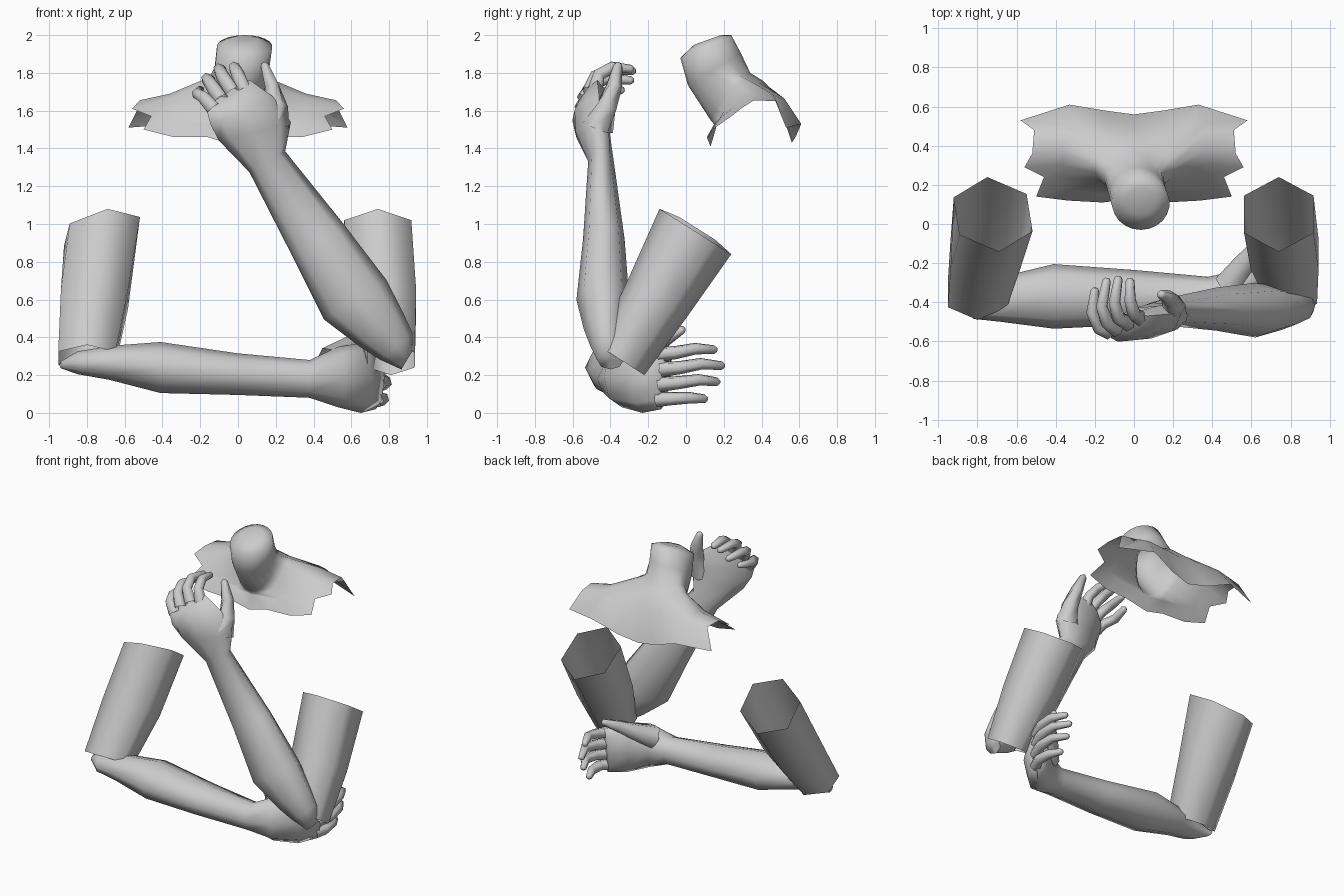
import bpy, bmesh, math
from mathutils import Vector as V


def ring(c, u, v, n=8, phase=0.0):
    """Ellipse of n points around c with half-axes u and v."""
    c, u, v = V(c), V(u), V(v)
    return [c + u * math.cos(phase + 2 * math.pi * i / n)
            + v * math.sin(phase + 2 * math.pi * i / n) for i in range(n)]


def loft(bm, rings, start=False, end=False):
    """Skin a list of equal rings, closing the ends if asked."""
    rows = [[bm.verts.new(p) for p in r] for r in rings]
    n = len(rows[0])
    for a, b in zip(rows, rows[1:]):
        for i in range(n):
            bm.faces.new((a[i], a[(i + 1) % n], b[(i + 1) % n], b[i]))
    for flag, row in ((start, rows[0]), (end, rows[-1])):
        if flag:
            mid = bm.verts.new(sum((w.co for w in row), V()) / n)
            for i in range(n):
                bm.faces.new((row[i], row[(i + 1) % n], mid))


def finger(bm, pts, radii):
    """Tapered tube through the points, with a blunt tip."""
    pts = [V(p) for p in pts]
    rings = []
    for i, (p, r) in enumerate(zip(pts, radii)):
        d = (pts[min(i + 1, len(pts) - 1)] - pts[max(i - 1, 0)]).normalized()
        u = d.cross(V((0.3, 0.2, 1))).normalized()
        rings.append(ring(p, u * r, d.cross(u) * r, 6))
    tip = pts[-1] + d * radii[-1] * 0.6
    rings.append(ring(tip, u * radii[-1] * .5, d.cross(u) * radii[-1] * .5, 6))
    loft(bm, rings, False, True)


def finish(bm, name):
    bmesh.ops.recalc_face_normals(bm, faces=bm.faces)
    me = bpy.data.meshes.new(name)
    bm.to_mesh(me)
    bm.free()
    ob = bpy.data.objects.new(name, me)
    bpy.context.collection.objects.link(ob)
    bpy.ops.object.select_all(action='DESELECT')
    ob.select_set(True)
    bpy.context.view_layer.objects.active = ob
    bpy.ops.object.shade_smooth_by_angle(angle=math.radians(80))


def tube(name, specs, n, phase=0.0, start=False, end=False, fingers=()):
    bm = bmesh.new()
    loft(bm, [ring(*s, n, phase) for s in specs], start, end)
    for pts, radii in fingers:
        finger(bm, pts, radii)
    finish(bm, name)


HEX = math.pi / 2
FR = (.042, .036, .031, .023)      # finger radii
TR = (.085, .060, .042, .024)      # thumb radii

# upper arms: open six-sided sleeves
tube("right_upper_arm", [
    ((.74, .05, .96), (.205, 0, 0), (0, .19, -.12)),
    ((.77, -.155, .60), (.20, 0, 0), (0, .155, -.10)),
    ((.81, -.345, .28), (.145, 0, 0), (0, .125, -.08))], 6, HEX)
tube("left_upper_arm", [
    ((-.72, .05, .96), (.215, .01, .02), (-.03, .19, -.12)),
    ((-.76, -.155, .60), (.205, 0, 0), (0, .155, -.10)),
    ((-.80, -.36, .29), (.175, 0, 0), (0, .13, -.07))], 6, HEX)

# raised forearm with curled hand
tube("right_forearm_and_hand", [
    ((.895, -.40, .28), (.03, 0, .05), (0, .07, 0)),
    ((.84, -.42, .35), (.085, 0, .07), (0, .085, 0)),
    ((.76, -.43, .44), (.115, 0, .09), (0, .11, 0)),
    ((.62, -.44, .60), (.165, 0, .105), (0, .14, 0)),
    ((.42, -.435, .92), (.135, 0, .085), (0, .11, 0)),
    ((.155, -.45, 1.33), (.095, 0, .055), (0, .068, 0)),
    ((.09, -.495, 1.49), (.19, .03, .05), (0, .09, 0)),
    ((.02, -.51, 1.60), (.165, .05, .075), (-.02, .08, 0)),
    ((-.05, -.515, 1.68), (.115, .045, .08), (-.02, .05, .02))],
    8, start=True, end=True, fingers=[
    ([(.03, -.48, 1.71), (.0, -.46, 1.79), (-.02, -.39, 1.83), (-.02, -.29, 1.82)], FR),
    ([(-.03, -.51, 1.70), (-.08, -.48, 1.78), (-.10, -.40, 1.82), (-.08, -.28, 1.81)], FR),
    ([(-.09, -.54, 1.66), (-.14, -.50, 1.735), (-.165, -.42, 1.77), (-.14, -.29, 1.76)], FR),
    ([(-.13, -.55, 1.61), (-.18, -.53, 1.67), (-.215, -.45, 1.69), (-.20, -.34, 1.71)], FR),
    ([(.19, -.465, 1.51), (.205, -.42, 1.62), (.18, -.38, 1.73), (.14, -.36, 1.84)], TR)])

# level forearm with hand reaching under the other elbow
tube("left_forearm_and_hand", [
    ((-.935, -.35, .255), (0, 0, .02), (-.01, .04, 0)),
    ((-.85, -.40, .265), (0, 0, .06), (-.03, .085, 0)),
    ((-.68, -.385, .265), (0, 0, .09), (0, .115, 0)),
    ((-.41, -.37, .24), (0, 0, .135), (0, .165, 0)),
    ((0, -.375, .205), (0, 0, .11), (0, .14, 0)),
    ((.38, -.37, .18), (0, 0, .10), (0, .10, 0)),
    ((.53, -.34, .19), (0, 0, .16), (-.04, .095, 0)),
    ((.65, -.23, .185), (0, 0, .185), (-.065, .065, 0)),
    ((.73, -.11, .185), (0, .02, .165), (-.045, .03, 0))],
    8, start=True, end=True, fingers=[
    ([(.73, -.14, .31), (.77, -.05, .32), (.765, .05, .34), (.72, .15, .335)], FR),
    ([(.74, -.13, .23), (.78, -.03, .24), (.77, .08, .26), (.72, .19, .25)], FR),
    ([(.74, -.14, .15), (.78, -.04, .16), (.77, .07, .175), (.72, .165, .165)], FR),
    ([(.73, -.15, .07), (.765, -.08, .075), (.755, .02, .08), (.72, .10, .075)], FR),
    ([(.49, -.32, .27), (.57, -.20, .335), (.64, -.11, .39), (.68, -.02, .44)], TR)])

# neck with domed top flowing into a torn shoulder yoke, half profiles
# run from front centre round to back centre
edge = [(0, .13, 1.41), (.16, .11, 1.46), (.34, .12, 1.46), (.50, .14, 1.50),
        (.46, .24, 1.57), (.56, .29, 1.61), (.52, .36, 1.655), (.51, .48, 1.65),
        (.58, .53, 1.51), (.33, .61, 1.53), (.15, .58, 1.46), (0, .56, 1.43)]
mid = [(0, .16, 1.51), (.12, .15, 1.53), (.26, .16, 1.54), (.36, .18, 1.56),
       (.36, .24, 1.61), (.36, .30, 1.665), (.36, .37, 1.69), (.36, .46, 1.685),
       (.36, .51, 1.66), (.30, .52, 1.665), (.15, .50, 1.67), (0, .48, 1.67)]


def both_sides(half):
    return [V(p) for p in half] + [V((-x, y, z)) for x, y, z in half[-2:0:-1]]


def neck_ring(c, rx, back, lift=0.0):
    pts = ring(c, -V(back), (rx, 0, 0), 22)
    for p in pts:                   # raise the sides onto the shoulder slope
        p.z += lift * ((p.x - c[0]) / rx) ** 4
    return pts


bm = bmesh.new()
loft(bm, [
    neck_ring((.035, .115, 1.975), .07, (0, .07, .025)),
    neck_ring((.035, .105, 1.94), .147, (0, .135, .06)),
    neck_ring((.02, .15, 1.82), .145, (0, .14, .085)),
    neck_ring((0, .235, 1.675), .15, (0, .105, .125), .09),
    neck_ring((0, .28, 1.64), .20, (0, .125, .12), .105),
    both_sides(mid), both_sides(edge)], start=True)
finish(bm, "neck_and_shoulders")
